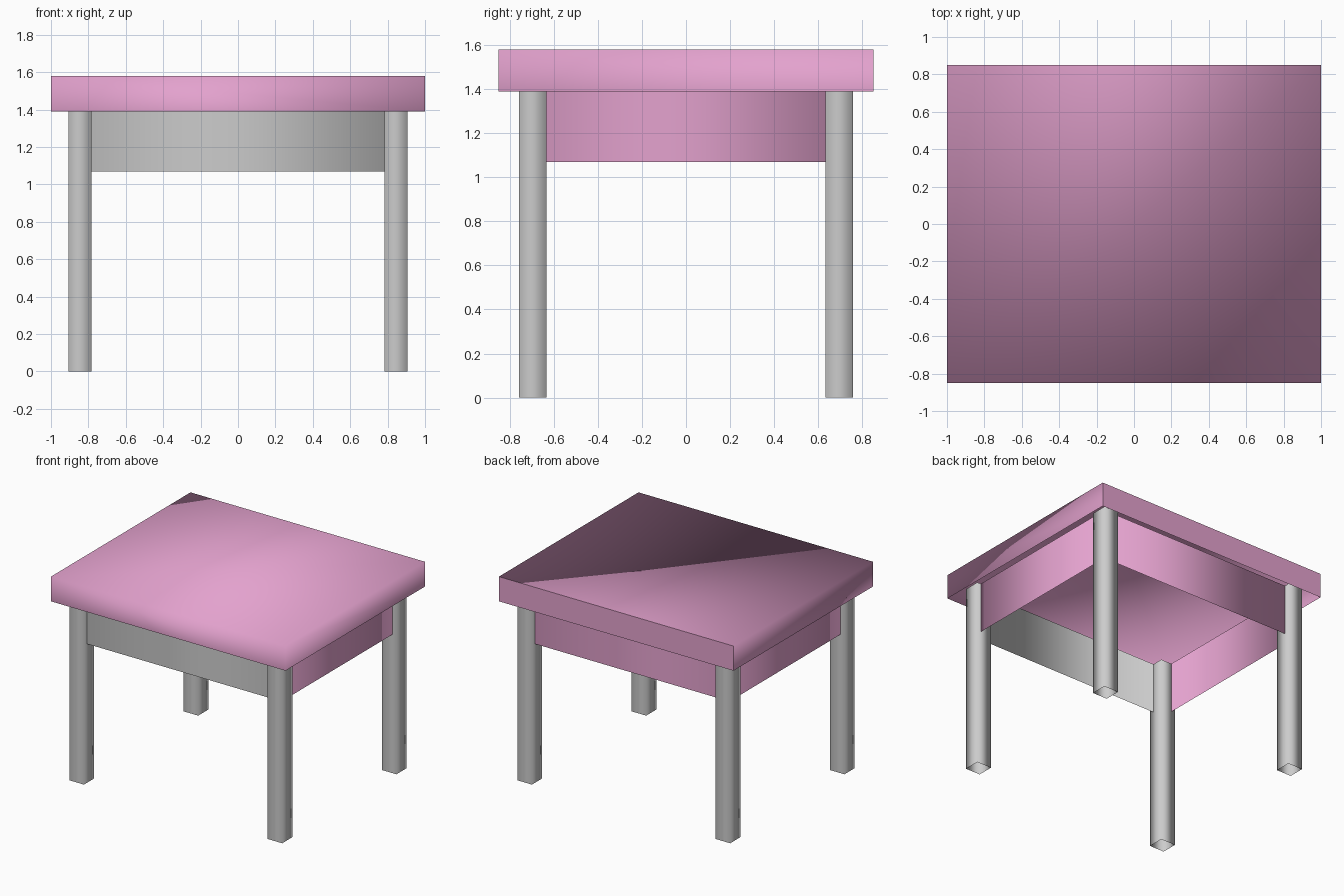
import bpy, bmesh

if "Cube" in bpy.data.objects:
    bpy.data.objects.remove(bpy.data.objects["Cube"])


def material(name, rgb):
    m = bpy.data.materials.new(name)
    m.diffuse_color = (*rgb, 1.0)
    m.use_nodes = True
    m.node_tree.nodes["Principled BSDF"].inputs["Base Color"].default_value = m.diffuse_color
    return m


pink = material("pink", (0.77, 0.36, 0.615))
grey = material("grey", (0.60, 0.60, 0.60))

FRAME_TOP = 1.46  # legs and apron end inside the hollow table top


def shell(name, x0, x1, y0, y1, z0, z1, mats, open_top=True, split_back=False):
    """Smooth-shaded four-sided shell, open at the bottom and optionally at the top."""
    bm = bmesh.new()
    bmesh.ops.create_cube(bm, size=1)
    for v in bm.verts:
        v.co = (x1 if v.co.x > 0 else x0,
                y1 if v.co.y > 0 else y0,
                z1 if v.co.z > 0 else z0)
    bm.normal_update()
    caps = [f for f in bm.faces
            if f.normal.z < -0.5 or (open_top and f.normal.z > 0.5)]
    bmesh.ops.delete(bm, geom=caps, context='FACES_ONLY')
    for f in bm.faces:
        f.smooth = True
        # a second material goes on the front wall only
        if len(mats) > 1 and f.normal.y < -0.5:
            f.material_index = 1
    if split_back:
        back = [f for f in bm.faces if f.normal.y > 0.5]
        bmesh.ops.split(bm, geom=back)
    me = bpy.data.meshes.new(name)
    bm.to_mesh(me)
    bm.free()
    for m in mats:
        me.materials.append(m)
    ob = bpy.data.objects.new(name, me)
    bpy.context.collection.objects.link(ob)
    return ob


# hollow table top with a thin skirt
shell("table_top", -1, 1, -0.85, 0.85, 1.39, 1.58, [pink],
      open_top=False, split_back=True)

# thin apron ring between the legs, grey at the front
shell("apron", -0.875, 0.875, -0.72, 0.72, 1.07, FRAME_TOP, [pink, grey])

# four hollow legs
for y_name, sy in (("front", -1), ("back", 1)):
    for x_name, sx in (("left", -1), ("right", 1)):
        xs = sorted((sx * 0.783, sx * 0.907))
        ys = sorted((sy * 0.634, sy * 0.757))
        shell(f"{y_name}_{x_name}_leg", *xs, *ys, 0, FRAME_TOP, [grey])
